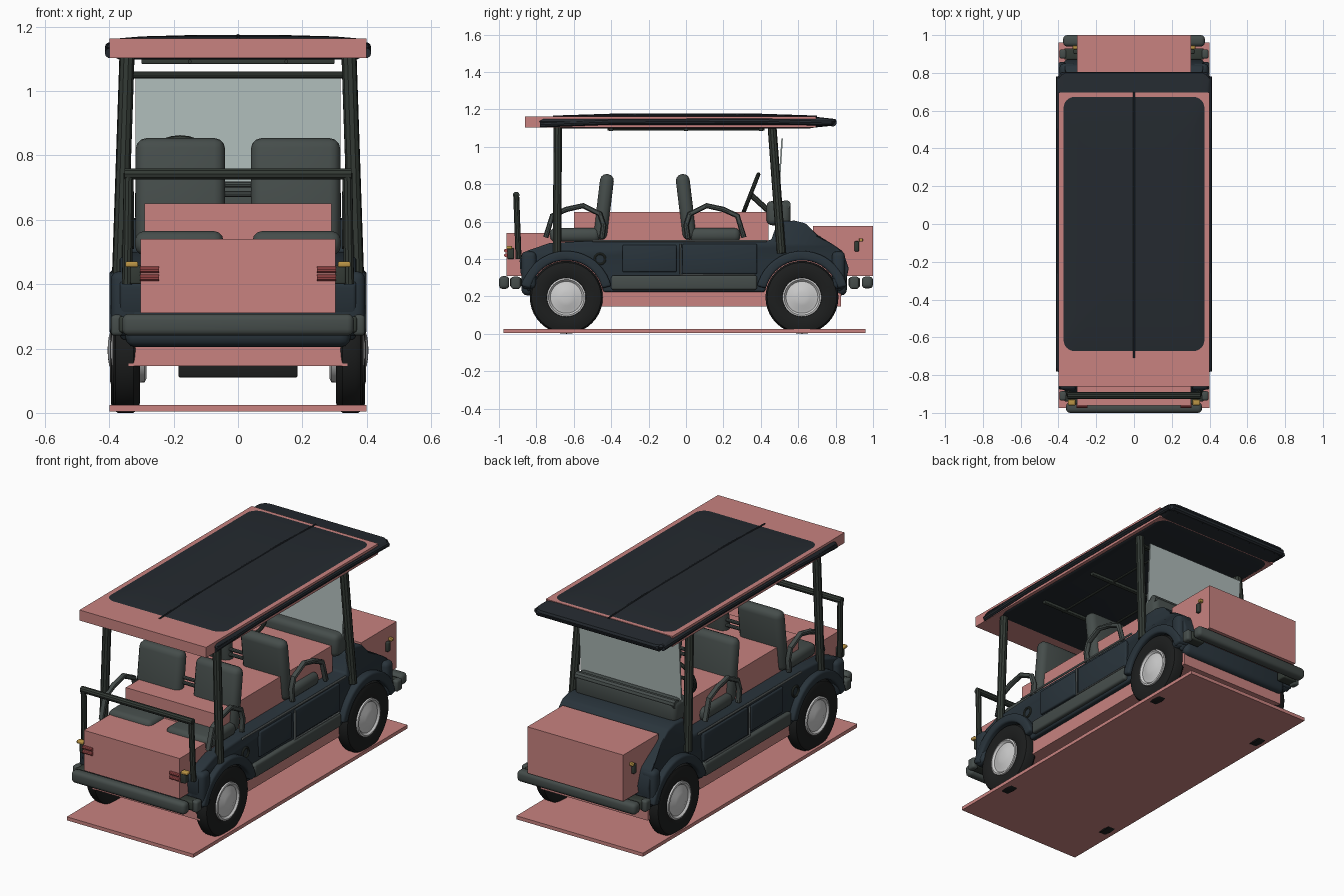
import bpy, bmesh
from math import sin, cos, pi, radians
from mathutils import Vector

if "Cube" in bpy.data.objects:
    bpy.data.objects.remove(bpy.data.objects["Cube"])


def mat(name, r, g, b):
    m = bpy.data.materials.new(name)
    m.diffuse_color = (r, g, b, 1)
    m.use_nodes = True
    m.node_tree.nodes["Principled BSDF"].inputs["Base Color"].default_value = m.diffuse_color
    return m


PINK = mat("pink", 0.58, 0.225, 0.215)
BODY = mat("body_blue", 0.022, 0.034, 0.044)
ROOF = mat("roof_dark", 0.018, 0.023, 0.029)
FRAME = mat("frame_green", 0.033, 0.042, 0.035)
SEAT = mat("seat_grey", 0.06, 0.074, 0.07)
TYRE = mat("tyre_black", 0.012, 0.013, 0.013)
HUB = mat("hub_silver", 0.6, 0.6, 0.6)
TRIM = mat("trim_grey", 0.2, 0.23, 0.23)
GLASS = mat("glass", 0.42, 0.49, 0.48)
RED = mat("red_lamp", 0.4, 0.08, 0.08)
AMBER = mat("amber_lamp", 0.5, 0.3, 0.06)


def finish(name, bm, material, bevel=0.0, seg=3):
    bmesh.ops.recalc_face_normals(bm, faces=bm.faces)
    me = bpy.data.meshes.new(name)
    bm.to_mesh(me)
    bm.free()
    ob = bpy.data.objects.new(name, me)
    bpy.context.collection.objects.link(ob)
    me.materials.append(material)
    if bevel:
        b = ob.modifiers.new("bevel", 'BEVEL')
        b.width, b.segments, b.limit_method = bevel, seg, 'ANGLE'
    return ob


def box(name, x, y, z, material, bevel=0.0, tilt=0.0):
    """Box from (min, max) ranges, tilted about its own x axis."""
    bm = bmesh.new()
    bmesh.ops.create_cube(bm, size=1)
    bmesh.ops.scale(bm, vec=(x[1] - x[0], y[1] - y[0], z[1] - z[0]), verts=bm.verts)
    ob = finish(name, bm, material, bevel)
    ob.location = (sum(x) / 2, sum(y) / 2, sum(z) / 2)
    ob.rotation_euler.x = tilt
    return ob


def prism(name, pts, x0, x1, material, bevel=0.0):
    """Side profile of (y, z) points extruded along x."""
    bm = bmesh.new()
    f = bm.faces.new([bm.verts.new((x0, y, z)) for y, z in pts])
    ext = bmesh.ops.extrude_face_region(bm, geom=[f])["geom"]
    bmesh.ops.translate(bm, vec=(x1 - x0, 0, 0),
                        verts=[v for v in ext if isinstance(v, bmesh.types.BMVert)])
    return finish(name, bm, material, bevel)


def loft(name, rings, material):
    """Skin closed rings of equal length and cap both ends."""
    bm = bmesh.new()
    vs = [[bm.verts.new(p) for p in r] for r in rings]
    n = len(vs[0])
    for a, b in zip(vs, vs[1:]):
        for i in range(n):
            bm.faces.new((a[i], a[(i + 1) % n], b[(i + 1) % n], b[i]))
    bm.faces.new(vs[0])
    bm.faces.new(vs[-1])
    return finish(name, bm, material)


def lathe(name, prof, y, z, s, material, n=40):
    """Turn (x, radius) profile about an axle along x."""
    return loft(name, [[(s * x, y + r * cos(2 * pi * i / n), z + r * sin(2 * pi * i / n))
                        for i in range(n)] for x, r in prof], material)


def tube(name, pts, r, material, cyclic=False):
    cu = bpy.data.curves.new(name, 'CURVE')
    cu.dimensions, cu.bevel_depth, cu.bevel_resolution = '3D', r, 3
    cu.use_fill_caps = True
    sp = cu.splines.new('POLY')
    sp.points.add(len(pts) - 1)
    for p, c in zip(sp.points, pts):
        p.co = (*c, 1)
    sp.use_cyclic_u = cyclic
    cu.materials.append(material)
    ob = bpy.data.objects.new(name, cu)
    bpy.context.collection.objects.link(ob)
    return ob


def arc(cy, cz, r, a0, a1, n=20):
    return [(cy + r * cos(radians(a0 + (a1 - a0) * i / n)),
             cz + r * sin(radians(a0 + (a1 - a0) * i / n))) for i in range(n + 1)]


def rounded_ring(hx, hy, r, z):
    pts = []
    for k, (sx, sy) in enumerate(((1, 1), (-1, 1), (-1, -1), (1, -1))):
        for y, x in [(sin(pi / 2 * (k + i / 6)), cos(pi / 2 * (k + i / 6))) for i in range(7)]:
            pts.append((sx * (hx - r) + r * x, sy * (hy - r) + r * y, z))
    return pts


# Plain pink blocks
box("ground_slab", (-.4, .4), (-.975, .96), (.005, .025), PINK)
box("chassis_block", (-.34, .34), (-.83, .83), (.145, .42), PINK)
box("cabin_block", (-.29, .29), (-.6, .44), (.4, .65), PINK)
box("rear_block", (-.303, .303), (-.96, -.6), (.31, .54), PINK)
box("front_block", (-.303, .303), (.68, 1.0), (.31, .575), PINK)
box("roof_block", (-.4, .4), (-.86, .695), (1.103, 1.163), PINK)

# Body tub with wheel openings and hood
WHEEL_Y = (-.64, .62)
profile = ([(-.86, .25)] + arc(-.64, .195, .2, 172, 8) + arc(.62, .195, .2, 172, 8) +
           [(.85, .25), (.87, .35), (.84, .44), (.79, .475), (.7, .53), (.64, .59), (.58, .605),
            (.49, .6), (.455, .5), (-.45, .5), (-.73, .485), (-.86, .44), (-.89, .4), (-.885, .33)])
body = prism("body_tub", profile, -.368, .368, BODY, .012)
for v in body.data.vertices:
    if v.co.z > .51:
        v.co.x *= .92
for y0, y1, name in ((-.88, -.8, "rear_valance"), (.8, .86, "front_valance")):
    box(name, (-.35, .35), (y0, y1), (.205, .38), BODY, .03)

# Roof shell
loft("roof_shell", [rounded_ring(*r) for r in (
    (.37, .66, .06, 1.098), (.38, .69, .06, 1.103), (.385, .78, .05, 1.112), (.403, .8, .05, 1.118),
    (.41, .805, .05, 1.135), (.402, .8, .05, 1.148), (.39, .72, .05, 1.157),
    (.37, .665, .06, 1.164), (.3, .52, .06, 1.17), (.15, .3, .06, 1.174))], ROOF)
for s in (-1, 1):
    tube("roof_side_rim", [(s * .398, -.78, 1.118), (s * .398, -.4, 1.133), (s * .398, .4, 1.136),
                           (s * .398, .78, 1.127)], .016, ROOF)
    tube("ceiling_rail", [(s * .15, -.42, 1.092), (s * .15, .42, 1.092)], .006, FRAME)
tube("roof_front_rim", [(-.385, .785, 1.128), (.385, .785, 1.128)], .02, ROOF)
tube("roof_ridge", [(0, -.71, 1.161), (0, -.4, 1.171), (0, .4, 1.171), (0, .7, 1.161)], .006, ROOF)
for y in (-.4, 0, .4):
    box("ceiling_cross_bar", (-.3, .3), (y - .012, y + .012), (1.084, 1.1), FRAME, .004)

# Wheels, arches
for s in (-1, 1):
    for cy, dx in zip(WHEEL_Y, (0, .008)):
        lathe("tyre", [(x + dx, r) for x, r in (
            (.305, .1), (.305, .165), (.312, .185), (.325, .195), (.365, .195), (.38, .186),
            (.387, .165), (.385, .125), (.378, .105), (.37, .1))], cy, .195, s, TYRE)
        lathe("wheel_hub", [(x + dx, r) for x, r in (
            (.285, .09), (.29, .1), (.375, .104), (.388, .104), (.39, .095), (.38, .085),
            (.383, .07), (.393, .045), (.396, .025), (.397, .008))], cy, .195, s, HUB)
        prism("wheel_arch", arc(cy, .195, .248, 14, 166) + arc(cy, .195, .198, 166, 14),
              s * .33, s * .4, BODY, .012)
box("axle_box", (-.185, .185), (-.74, -.54), (.11, .16), TYRE, .006)
for cy in WHEEL_Y:
    tube("axle", [(-.31, cy, .195), (.31, cy, .195)], .025, TYRE)

for s in (-1, 1):
    def side(a, b):
        return tuple(sorted((s * a, s * b)))

    # Side panels, running board and trim
    box("rear_side_panel", side(.35, .38), (-.34, -.05), (.33, .475), BODY, .008)
    box("front_side_panel", side(.35, .38), (-.02, .38), (.32, .48), BODY, .008)
    box("running_board", side(.33, .39), (-.4, .38), (.235, .312), SEAT, .012)
    tube("waist_trim", [(s * .378, -.5, .497), (s * .378, .43, .497)], .006, TRIM)
    tube("door_trim", [(s * .381, -.03, .48), (s * .381, -.03, .316), (s * .381, .37, .316)],
         .005, TRIM)
    tube("filler_ring", [(s * .37, y, z) for y, z in arc(-.46, .4, .028, 0, 342, 19)],
         .006, FRAME, True)

    # Roof posts and rear rail post
    tube("rear_post", [(s * .368, -.69, .42), (s * .345, -.685, 1.11)], .023, FRAME)
    tube("front_post", [(s * .368, .51, .43), (s * .345, .46, 1.11)], .024, FRAME)
    tube("rear_rail_post", [(s * .345, -.895, .4), (s * .34, -.908, .745)], .016, FRAME)

    # Bumper corners and lamps
    for y in (-.91, .9):
        box("bumper_corner", side(.357, .395), (y - .025, y + .025), (.24, .305), SEAT, .012)
        box("bumper_bracket", side(.28, .37), (y - .03, y + .03), (.25, .3), FRAME, .008)
    for z in (.42, .445):
        tube("tail_lamp", [(s * .245, -.963, z), (s * .305, -.963, z)], .01, RED)
    box("rear_indicator", side(.31, .35), (-.96, -.93), (.453, .47), AMBER, .005)
    box("front_indicator", side(.3, .325), (.925, .945), (.493, .51), AMBER, .004)
    box("head_lamp", side(.29, .32), (.9, .925), (.44, .495), FRAME, .006)
    box("rear_lamp_bracket", side(.3, .335), (-.955, -.92), (.4, .46), FRAME, .006)
    box("front_fender_nose", side(.3, .395), (.78, .85), (.24, .44), BODY, .025)
    box("rear_fender_tail", side(.3, .395), (-.88, -.8), (.24, .44), BODY, .025)

    # Seats: front pair faces +y, rear pair faces -y
    for row, f in (("front", lambda y: y), ("rear", lambda y: -.44 - y)):
        d = 1 if row == "front" else -1
        box(row + "_seat_back", side(.04, .318), sorted((f(-.037), f(.037))), (.5, .855),
            SEAT, .034, d * .12)
        box(row + "_seat_cushion", side(.045, .32), sorted((f(.02), f(.29))), (.49, .565), SEAT, .03)
        arm = [(0.01, .51), (0.0, .58), (.02, .64), (.11, .685), (.2, .665), (.275, .63), (.31, .515)]
        tube(row + "_armrest", [(s * .338, f(y), z) for y, z in arm], .015, SEAT)

# Bars between the seats
for z in (.68, .71):
    tube("seat_link_bar", [(-.06, -.43, z), (.06, -.43, z)], .01, SEAT)
    tube("front_seat_link_bar", [(-.06, -.01, z), (.06, -.01, z)], .01, SEAT)

# Rear rail and bumpers
tube("rear_rail", [(-.352, -.908, .742), (.352, -.908, .742)], .018, FRAME)
box("rear_bumper", (-.36, .36), (-1.0, -.945), (.24, .308), SEAT, .02)
box("front_bumper", (-.375, .375), (.94, 1.0), (.243, .306), SEAT, .02)

# Dashboard, windscreen and steering
box("dashboard", (-.32, .32), (.43, .56), (.58, .71), SEAT, .03)
tube("dashboard_roll", [(-.315, .535, .69), (.315, .535, .69)], .025, SEAT)
prism("windscreen", [(.485, .65), (.493, .65), (.518, 1.045), (.51, 1.045)], -.318, .318, GLASS)
tube("windscreen_top_bar", [(-.345, .468, 1.05), (.345, .468, 1.05)], .011, FRAME)
wheel_c = Vector((-.18, .345, .745))
up = Vector((0, .09, .23)).normalized()
tube("steering_wheel", [wheel_c + .115 * (Vector((cos(a), 0, 0)) + up * sin(a))
                        for a in [2 * pi * i / 28 for i in range(28)]], .011, FRAME, True)
tube("steering_spoke", [wheel_c - Vector((.11, 0, 0)), wheel_c + Vector((.11, 0, 0))], .01, FRAME)
tube("steering_column", [wheel_c, (-.18, .46, .64)], .016, FRAME)

# Apply modifiers and curves, then smooth
for ob in bpy.context.scene.objects:
    ob.select_set(True)
bpy.context.view_layer.objects.active = bpy.data.objects["body_tub"]
bpy.ops.object.convert(target='MESH')
bpy.ops.object.shade_smooth_by_angle(angle=radians(35))
